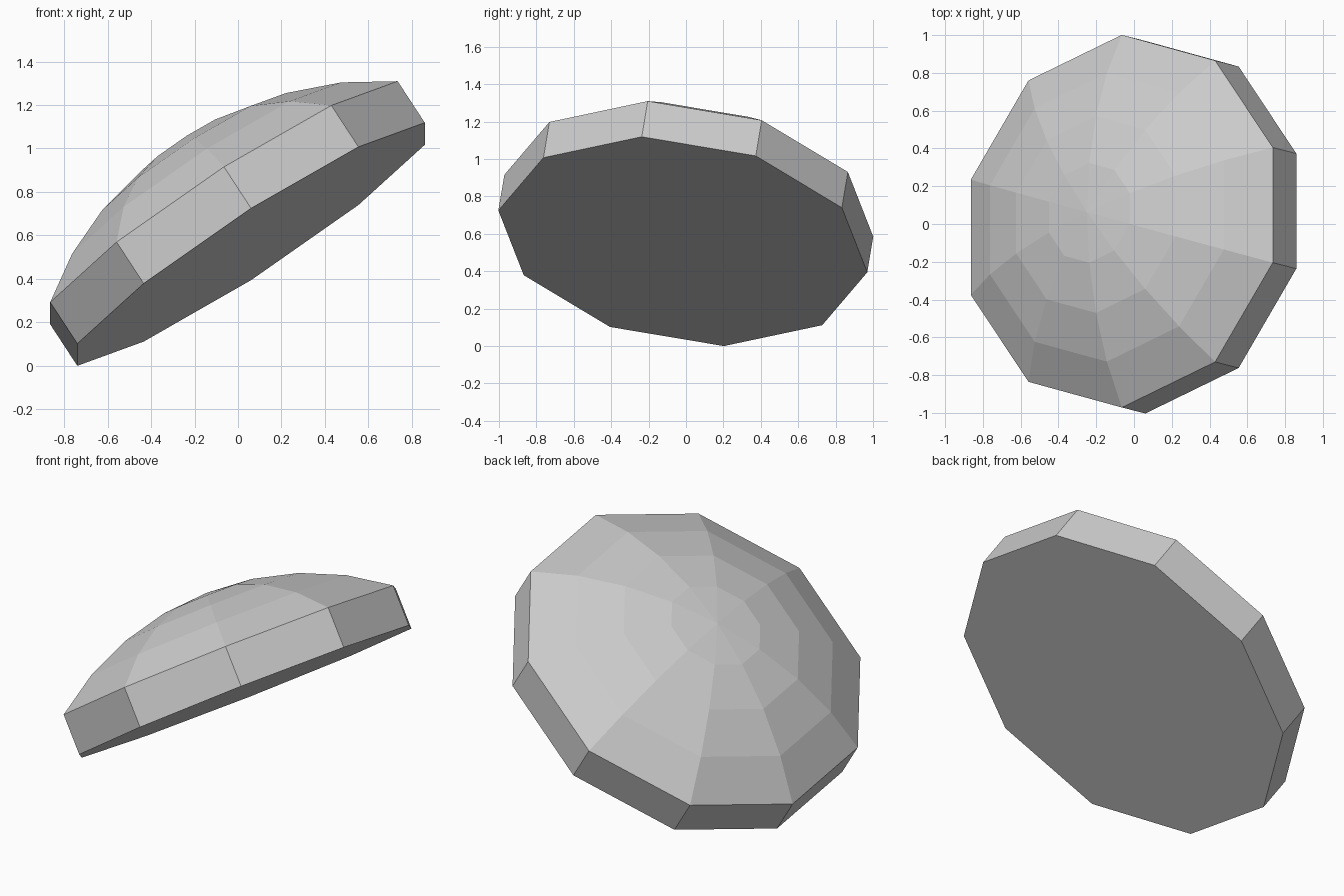
import bpy, bmesh, math
from mathutils import Matrix, Vector

cube = bpy.data.objects.get("Cube")
if cube:
    bpy.data.objects.remove(cube)

SIDES = 10
RIM = 0.23      # height of the straight rim
RISE = 0.34     # height of the dome above the rim
STEPS = 4       # facet bands from rim to apex

# One grey material
grey = bpy.data.materials.new("plain grey")
grey.use_nodes = True
colour = (0.6, 0.6, 0.6, 1)
grey.diffuse_color = colour
grey.node_tree.nodes["Principled BSDF"].inputs["Base Color"].default_value = colour

# Profile: flat base, upright rim, shallow spherical cap
ball = (1 + RISE ** 2) / (2 * RISE)
half = math.asin(1 / ball)
profile = [(1, 0)]
for i in range(STEPS, 0, -1):
    a = half * i / STEPS
    profile.append((ball * math.sin(a), RIM + RISE - ball * (1 - math.cos(a))))

# Rings joined into bands, closed by a base face and an apex fan
bm = bmesh.new()
rings = []
for r, h in profile:
    rings.append([bm.verts.new((r * math.cos(math.tau * k / SIDES),
                                r * math.sin(math.tau * k / SIDES), h))
                  for k in range(SIDES)])
apex = bm.verts.new((0, 0, RIM + RISE))
bm.faces.new(rings[0][::-1])
for low, high in zip(rings, rings[1:]):
    for k in range(SIDES):
        n = (k + 1) % SIDES
        bm.faces.new((low[k], low[n], high[n], high[k]))
for k in range(SIDES):
    bm.faces.new((rings[-1][k], rings[-1][(k + 1) % SIDES], apex))

# Tilt the dome, with one corner of the base pointing along the first axis
axis = Vector((-0.542, 0.139, 0.829)).normalized()
side = Vector((0, axis.z, -axis.y)).normalized()
tilt = Matrix((side, axis.cross(side), axis)).transposed()
bm.transform(Matrix.Translation((0.06, -0.017, 0.56)) @ tilt.to_4x4())

# Rest on the ground
lowest = min(v.co.z for v in bm.verts)
bmesh.ops.translate(bm, verts=bm.verts, vec=(0, 0, -lowest))
bmesh.ops.recalc_face_normals(bm, faces=bm.faces)

mesh = bpy.data.meshes.new("faceted_dome")
bm.to_mesh(mesh)
bm.free()
mesh.materials.append(grey)
dome = bpy.data.objects.new("faceted_dome", mesh)
bpy.context.collection.objects.link(dome)
